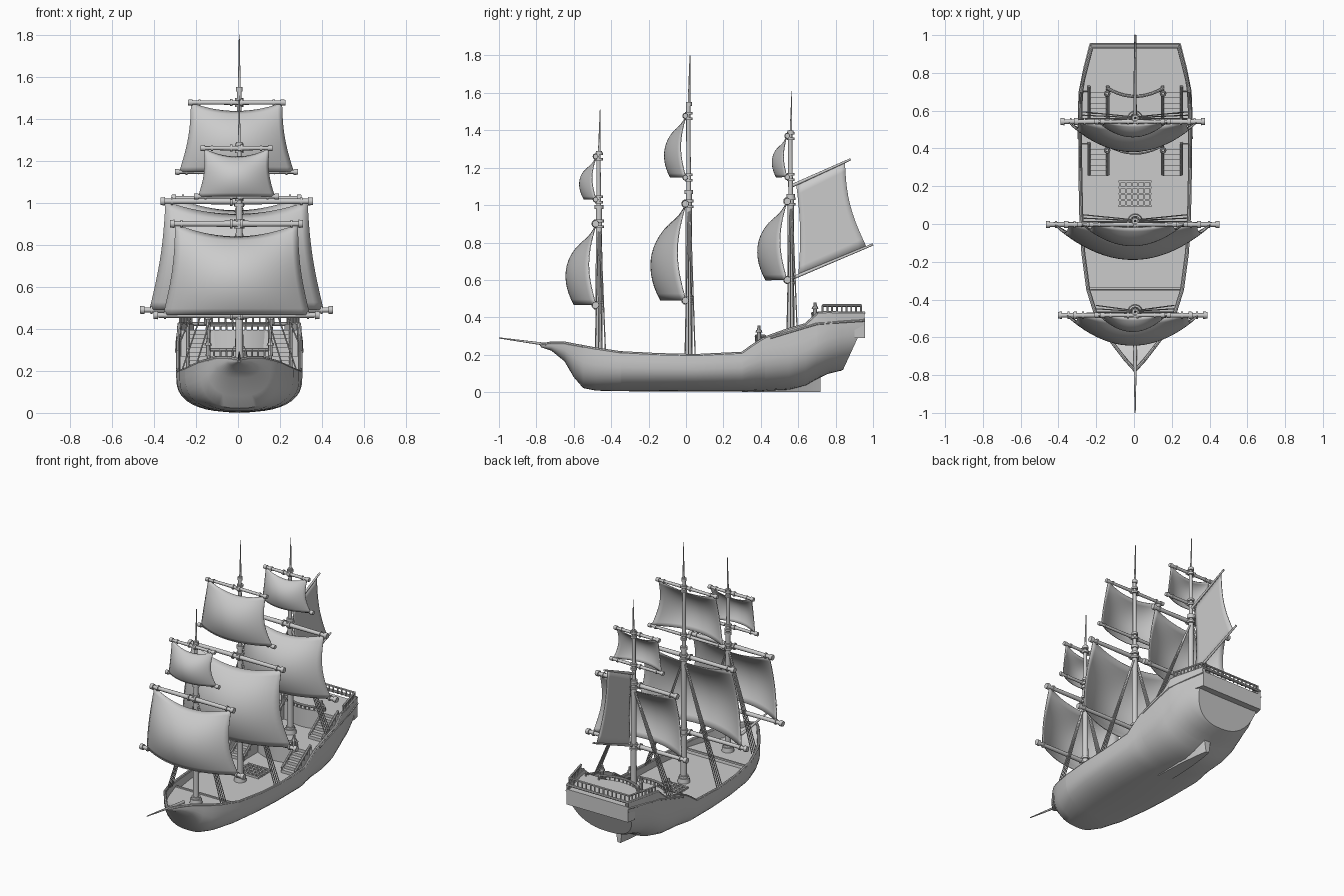
import bpy, bmesh, math
from mathutils import Vector, Matrix

if "Cube" in bpy.data.objects:
    bpy.data.objects.remove(bpy.data.objects["Cube"])

HULL_X, YARD_X = 0.006, -0.007   # small sideways offsets of hull/masts and yards


def make(name, bm, x=HULL_X):
    bmesh.ops.recalc_face_normals(bm, faces=bm.faces)
    me = bpy.data.meshes.new(name)
    bm.to_mesh(me)
    bm.free()
    ob = bpy.data.objects.new(name, me)
    ob.location.x = x
    bpy.context.collection.objects.link(ob)
    return ob


def rods(name, segs, x=HULL_X, sides=12):
    """Tapered cylinders: (start, end, r1, r2)."""
    bm = bmesh.new()
    for a, b, r1, r2 in segs:
        a, b = Vector(a), Vector(b)
        d = b - a
        m = Matrix.Translation((a + b) / 2) @ d.to_track_quat('Z', 'Y').to_matrix().to_4x4()
        bmesh.ops.create_cone(bm, cap_ends=True, segments=sides, radius1=r1, radius2=r2,
                              depth=d.length, matrix=m)
    return make(name, bm, x)


def boxes(name, items):
    bm = bmesh.new()
    for c, s in items:
        bmesh.ops.create_cube(bm, size=1, matrix=Matrix.Translation(c) @ Matrix.Diagonal((*s, 1)))
    return make(name, bm)


def path(pts, r):
    return [(a, b, r, r) for a, b in zip(pts, pts[1:])]


def grid(name, rows, x=HULL_X, caps=False):
    bm = bmesh.new()
    vs = [[bm.verts.new(p) for p in row] for row in rows]
    for r0, r1 in zip(vs, vs[1:]):
        for i in range(len(r0) - 1):
            bm.faces.new((r0[i], r0[i + 1], r1[i + 1], r1[i]))
    if caps:
        bm.faces.new(vs[0])
        bm.faces.new(vs[-1])
    bmesh.ops.remove_doubles(bm, verts=bm.verts, dist=1e-5)
    return make(name, bm, x)


# Hull stations: y, half width, rim z, keel z, deck z
MAIN, FORE, QUARTER, POOP = 0.15, 0.18, 0.27, 0.395
stations = [
    (-.775, .008, .252, .240, .25), (-.72, .058, .262, .222, .24), (-.65, .112, .262, .165, .21),
    (-.60, .150, .252, .080, FORE), (-.55, .185, .243, .022, FORE), (-.48, .216, .230, .008, FORE),
    (-.35, .257, .210, .005, FORE), (-.345, .258, .210, .005, MAIN), (-.15, .284, .200, .004, MAIN),
    (.05, .295, .195, .003, MAIN), (.30, .300, .207, .003, MAIN), (.36, .300, .25, .004, MAIN),
    (.42, .300, .288, .006, MAIN), (.425, .300, .29, .006, QUARTER), (.55, .300, .335, .012, QUARTER),
    (.64, .298, .360, .035, QUARTER), (.70, .294, .415, .07, QUARTER), (.705, .294, .422, .072, POOP),
    (.76, .285, .425, .098, POOP), (.83, .268, .423, .115, POOP), (.955, .235, .423, .12, POOP)]


def section(st):
    y, w, zt, zb, zd = st
    h = min(zt - zb, .30) * .8
    half = []
    for i in range(11):
        a = math.pi / 2 * i / 10
        half.append((w * math.sin(a) ** .8, zb + h * (1 - math.cos(a) ** .8)))
    wi = max(w - .02, w * .6)
    half += [(w, zt), (wi, zt), (wi, zd), (0, zd)]
    loop = half + [(-px, pz) for px, pz in reversed(half[1:-1])]
    # last station rakes aft as it rises
    rake = lambda z: .84 + min(max((z - .12) / .25, 0), 1) * .115 if y > .95 else y
    return [(px, rake(pz), pz) for px, pz in loop + loop[:1]]


hull = grid("hull", [section(s) for s in stations])
bm = bmesh.new()
bm.from_mesh(hull.data)
bmesh.ops.holes_fill(bm, edges=[e for e in bm.edges if e.is_boundary])
bmesh.ops.recalc_face_normals(bm, faces=bm.faces)
bm.to_mesh(hull.data)
bm.free()

# Keel fin, stern counter and foredeck edge
grid("stern_fin", [[(s * wx, y, z) for s, z in ((-.4, 0), (.4, 0), (1, .12), (-1, .12), (-.4, 0))]
                   for y, wx in ((.3, .12), (.5, .10), (.65, .06), (.72, .03))], caps=True)
grid("stern_counter", [[(-w, y, .29), (w, y, .29), (w, y, .395), (-w, y, .395), (-w, y, .29)]
                       for y, w in ((.90, .247), (.957, .233))], caps=True)
boxes("foredeck_edge", [((0, -.34, FORE), (.50, .012, .012))])

# Cap rails and poop moulding
caps = []
for sx in (-1, 1):
    caps += path([(sx * (s[1] - .008), s[0], s[2]) for s in stations], .009)
caps.append(((-.235, .95, .423), (.235, .95, .423), .009, .009))
rods("cap_rail", caps, sides=8)
band = []
for sx in (-1, 1):
    band += path([(sx * .300, .45, .29), (sx * .298, .6, .335), (sx * .294, .7, .365),
                  (sx * .268, .83, .375), (sx * .236, .955, .383)], .006)
rods("side_moulding", band, sides=6)

# Poop railing with balusters
corner = [(-.283, .73), (-.228, .935), (.228, .935), (.283, .73)]
rail = path([(px, py, .463) for px, py in corner], .007)
for (ax, ay), (bx, by), n in zip(corner, corner[1:], (8, 14, 8)):
    for i in range(n + 1):
        t = i / n
        px, py = ax + (bx - ax) * t, ay + (by - ay) * t
        rail.append(((px, py, .42), (px, py, .463), .005, .005))
rods("poop_railing", rail, sides=6)


# Curved breast rails and stairs, one set per raised deck
def deck_front(name, y0, z0, z1, lift):
    arc = [(px / 100, y0 - .045 + .045 * (px / 15) ** 2) for px in range(-15, 16, 3)]
    bm_rows = [[(px, py, z) for px, py in arc] + [(px, y0 + .02, z) for px, _ in reversed(arc)] +
               [(arc[0][0], arc[0][1], z)] for z in (z0, z1)]
    grid(name + "_bulkhead", bm_rows, caps=True)
    segs = path([(px, py, z1 + lift) for px, py in arc], .008)
    segs += [((px, py, z1), (px, py, z1 + lift), .005, .005) for px, py in arc]
    steps = []
    for sx in (-1, 1):
        for i in range(6):
            t = (i + 1) / 6
            z = z0 + (z1 - z0) * t
            steps.append(((sx * .195, y0 - .15 + .028 * i, (z + z0) / 2), (.095, .03, z - z0)))
        for px in (.145, .245):
            lo, hi = (sx * px, y0 - .16, z0 + lift), (sx * px, y0 + .01, z1 + lift)
            segs += path([lo, hi], .008)
            for k in range(6):
                q = Vector(lo).lerp(Vector(hi), k / 5)
                segs.append((q - Vector((0, 0, lift)), q, .005, .005))
        # turned end post
        p = Vector((sx * .148, y0 - .03, z1))
        for za, zb, r in ((0, .05, .012), (.05, .062, .018), (.062, .085, .01)):
            segs.append((p + Vector((0, 0, za)), p + Vector((0, 0, zb)), r, r * .8))
    boxes(name + "_stairs", steps)
    rods(name + "_rails", segs, sides=8)


deck_front("quarterdeck", .42, MAIN, QUARTER, .03)
deck_front("poop", .72, QUARTER, POOP, .025)

# Hatch grating
hatch = [((0, .16, MAIN + .004), (.16, .13, .006))]
for i in range(6):
    hatch.append(((-.08 + .032 * i, .16, MAIN + .01), (.01, .14, .014)))
for i in range(5):
    hatch.append(((0, .095 + .0325 * i, MAIN + .01), (.175, .01, .014)))
boxes("hatch_grating", hatch)

# Bowsprit
rods("bowsprit", [((0, -.6, .235), (0, -1, .29), .011, .003)])


# Square sail with billow
def sail(name, y, z0, z1, w0, w1, bulge, sag):
    rows = []
    for j in range(15):
        v = j / 14
        row = []
        for i in range(21):
            u = -1 + i / 10
            wide = w0 + (w1 - w0) * v - .015 * math.sin(math.pi * v)
            belly = (1 - u * u) * (.75 + 1.6 * v - 2.2 * v * v) + .25 * u * u * math.sin(math.pi * v)
            row.append((u * wide, y - bulge * belly, z0 + (z1 - z0) * v - sag * (1 - u * u) * v ** 3))
        rows.append(row)
    ob = grid(name, rows, YARD_X)
    ob.modifiers.new("thickness", 'SOLIDIFY').thickness = .005


# Yard with banded ends and central sling
def yard(name, y, z, w, r):
    P = lambda px: (px, y, z)
    segs = [(P(-w), P(0), r * .8, r), (P(0), P(w), r, r * .8)]
    for s in (-1, 1):
        segs += [(P(s * w), P(s * (w - .022)), r * 1.2, r * 1.3),
                 (P(s * (w - .05)), P(s * (w - .06)), r * 1.25, r * 1.25),
                 (P(s * .02), P(s * .03), r * 1.5, r * 1.5)]
    rods(name, segs, YARD_X)


# Masts: y, base z, lower top, topmast top, pole tip, course (z0,z1,w0,w1), topsail, bulges, hull half width
masts = {
    "fore": (-.465, FORE, 1.0, 1.28, 1.51, (.465, .90, .395, .317), (1.03, 1.26, .203, .172),
             .155, .085, .215, .225),
    "main": (.015, MAIN, 1.08, 1.54, 1.80, (.49, 1.007, .46, .363), (1.147, 1.477, .293, .232),
             .18, .11, .285, .195),
    "mizzen": (.56, QUARTER, 1.06, 1.39, 1.61, (.60, 1.02, .383, .31), (1.15, 1.37, .203, .172),
               .15, .075, .29, .34)}
for n, (y, zb, zl, zt, tip, c, t, b1, b2, hw, hz) in masts.items():
    M = lambda z, dy=0: (0, y + dy, z)
    segs = [(M(zb), M(zl), .02, .016), (M(zb), M(zb + .03), .04, .036), (M(zb + .03), M(zb + .045), .028, .028),
            (M(c[1] - .06), M(zt, -.003), .013, .011), (M(zt - .05), M(tip, .006), .008, .002),
            (M(zl - .02), M(zl), .023, .023), (M(zt - .01), M(zt + .01), .016, .016)]
    for z, r in ((c[0], .026), (c[1], .026), (t[0], .021), (t[1], .02)):
        segs += [(M(z - .022), M(z - .008), r, r), (M(z + .008), M(z + .022), r, r),
                 (M(z), M(z, -.03), r * .8, r * .6)]
    rods(n + "_mast", segs, sides=14)
    fy = y - .018
    for k, q in (("course_foot", (c[0], c[2])), ("course_head", (c[1], c[3])),
                 ("topsail_foot", (t[0], t[2])), ("topsail_head", (t[1], t[3]))):
        yard(f"{n}_{k}_yard", fy, q[0], q[1], .015 if "course" in k else .011)
    sail(n + "_course", fy, c[0], c[1], c[2] - .045, c[3] - .025, b1, .06)
    sail(n + "_topsail", fy, t[0], t[1], t[2] - .02, t[3] - .015, b2, .04)
    # Shrouds to both sides
    ropes = []
    for s in (-1, 1):
        for i in range(4):
            ropes.append(((s * (hw - .01), y - .02 + .018 * i, hz), (s * .012, y - .004 + .004 * i, c[1] - .04),
                          .0035, .0035))
    rods(n + "_shrouds", ropes, sides=6)

# Spanker sail with gaff and boom
rods("gaff_and_boom", [((0, .57, 1.105), (0, .88, 1.245), .009, .006),
                       ((0, .57, .61), (0, 1.0, .79), .009, .006)])
rows = []
for j in range(11):
    v = j / 10
    bow = math.sin(math.pi * v)
    lo, hi = Vector((0, .60 + .015 * bow - .01 * v, .622 + .483 * v)), Vector((0, .965 - .115 * v - .03 * bow, .776 + .452 * v))
    rows.append([lo.lerp(hi, i / 10) for i in range(11)])
ob = grid("spanker_sail", rows)
ob.modifiers.new("thickness", 'SOLIDIFY').thickness = .005

# Smooth shading with sharp edges kept
for o in bpy.context.collection.objects:
    o.select_set(True)
    bpy.context.view_layer.objects.active = o
bpy.ops.object.shade_smooth_by_angle(angle=math.radians(35))
